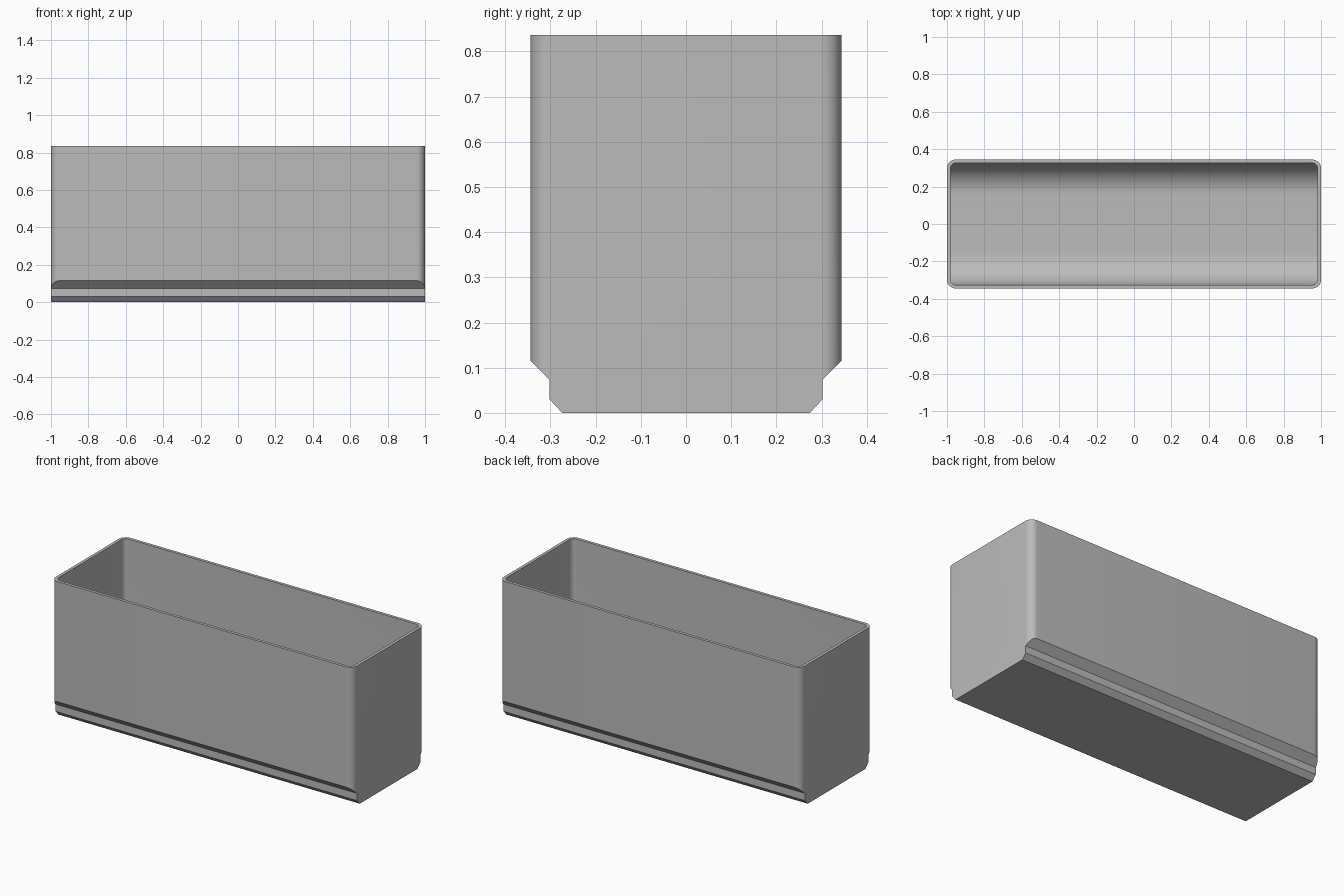
import bpy, bmesh
from math import sin, cos, pi, radians

cube = bpy.data.objects.get("Cube")
if cube:
    bpy.data.objects.remove(cube, do_unlink=True)

HALF_X, HALF_Y, TOP = 1.0, 0.344, 0.836
WALL, FLOOR, SCOOP = 0.018, 0.025, 0.17

grey = bpy.data.materials.new("plain grey")
grey.use_nodes = True
colour = (0.5, 0.5, 0.5, 1)
grey.diffuse_color = colour
grey.node_tree.nodes["Principled BSDF"].inputs["Base Color"].default_value = colour


def arc(cx, cy, r, start, steps):
    """Quarter arc of points, counter-clockwise from a start angle."""
    return [(cx + r * cos(start + pi / 2 * i / steps),
             cy + r * sin(start + pi / 2 * i / steps)) for i in range(steps + 1)]


def prism(name, points, depth):
    """Closed solid made by sweeping an outline of 3D points along depth."""
    bm = bmesh.new()
    face = bm.faces.new([bm.verts.new(p) for p in points])
    swept = bmesh.ops.extrude_face_region(bm, geom=[face])["geom"]
    bmesh.ops.translate(bm, vec=depth,
                        verts=[v for v in swept if isinstance(v, bmesh.types.BMVert)])
    bmesh.ops.recalc_face_normals(bm, faces=bm.faces)
    mesh = bpy.data.meshes.new(name)
    bm.to_mesh(mesh)
    bm.free()
    mesh.materials.append(grey)
    obj = bpy.data.objects.new(name, mesh)
    bpy.context.collection.objects.link(obj)
    return obj


def rounded_block(name, hx, hy, r, low, high):
    """Upright block with rounded vertical corners."""
    outline = []
    for k, (sx, sy) in enumerate([(1, 1), (-1, 1), (-1, -1), (1, -1)]):
        outline += arc(sx * (hx - r), sy * (hy - r), r, k * pi / 2, 10)
    return prism(name, [(x, y, low) for x, y in outline], (0, 0, high - low))


def side_block(name, half):
    """Long block whose end outline is half a profile mirrored in y."""
    outline = half + [(-y, z) for y, z in reversed(half)]
    return prism(name, [(-1.2, y, z) for y, z in outline], (2.4, 0, 0))


def combine(target, cutter, operation):
    """Apply a boolean and discard the cutter."""
    cutter.hide_render = True
    mod = target.modifiers.new("cut", "BOOLEAN")
    mod.operation, mod.object, mod.solver = operation, cutter, "EXACT"
    bpy.context.view_layer.objects.active = target
    bpy.ops.object.modifier_apply(modifier=mod.name)
    bpy.data.objects.remove(cutter, do_unlink=True)


# Outer shell: rounded block trimmed to the stepped, chamfered foot
bin_body = rounded_block("bin_body", HALF_X, HALF_Y, 0.045, 0, TOP)
foot = [(0.274, 0), (0.302, 0.03), (0.302, 0.073), (HALF_Y, 0.115),
        (0.5, 0.115), (0.5, 1)]
combine(bin_body, side_block("foot_trim", foot), "INTERSECT")

# Cavity: rounded block with scooped front and back floor edges
inner_y = HALF_Y - WALL
cavity = rounded_block("cavity", HALF_X - WALL, inner_y, 0.03, FLOOR - 0.01, 1)
scoop = arc(inner_y - SCOOP, FLOOR + SCOOP, SCOOP, -pi / 2, 16) + [(inner_y, 1.1)]
scoop = [(y + 0.0005 * (z > 1), z) for y, z in scoop]
combine(cavity, side_block("scoop_trim", scoop), "INTERSECT")
combine(bin_body, cavity, "DIFFERENCE")

# Smooth the rounded corners and scoops, keep the edges crisp
bpy.ops.object.select_all(action="DESELECT")
bin_body.select_set(True)
bpy.context.view_layer.objects.active = bin_body
bpy.ops.object.shade_smooth_by_angle(angle=radians(25))
